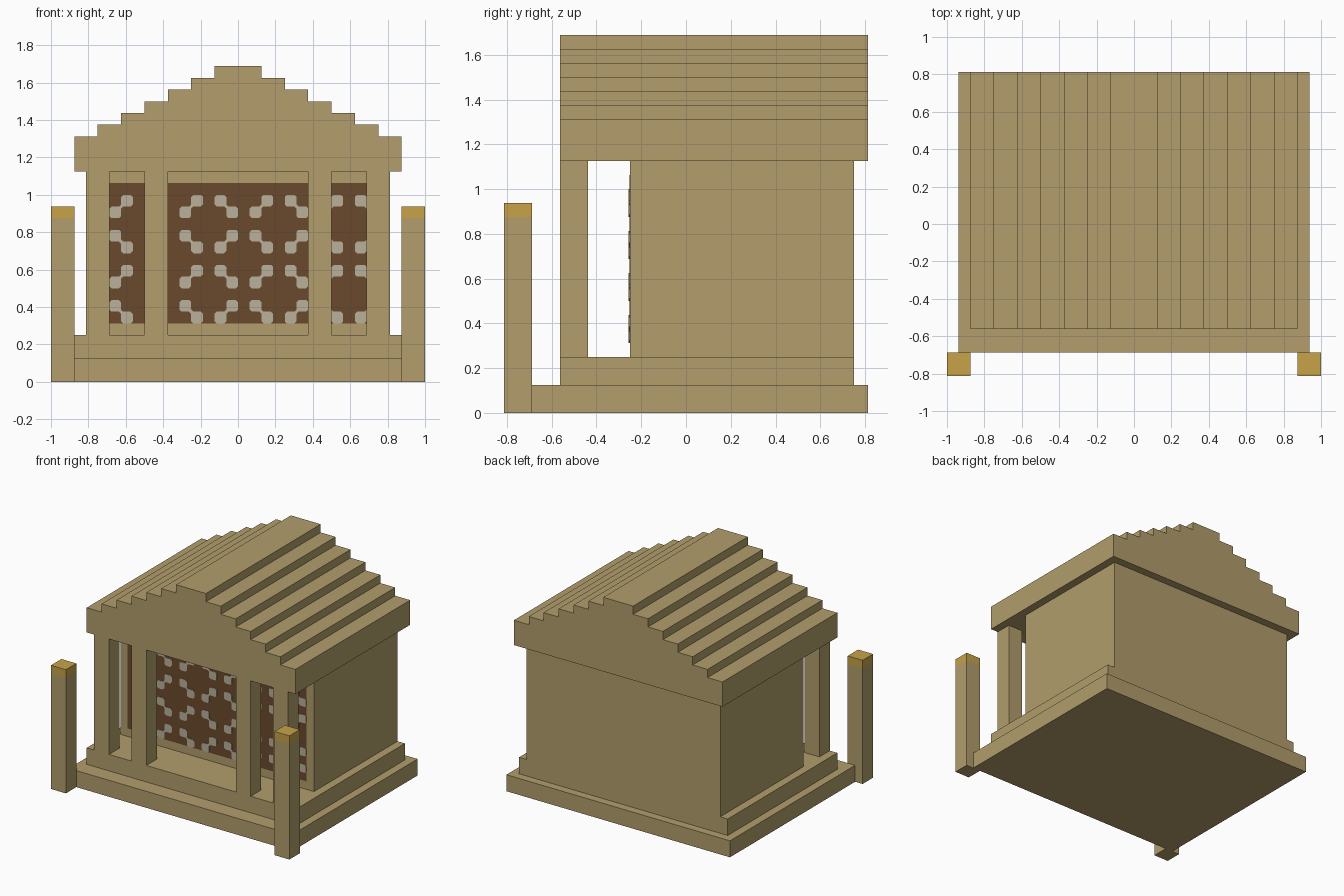
import bpy, bmesh

if "Cube" in bpy.data.objects:
    bpy.data.objects.remove(bpy.data.objects["Cube"])

U = 1 / 16  # block unit


def material(name, rgb):
    lin = [(c / 255 / 12.92 if c / 255 <= 0.04045 else ((c / 255 + 0.055) / 1.055) ** 2.4) for c in rgb]
    m = bpy.data.materials.new(name)
    m.diffuse_color = (*lin, 1)
    m.use_nodes = True
    m.node_tree.nodes["Principled BSDF"].inputs["Base Color"].default_value = m.diffuse_color
    return m


STONE = material("sandstone", (178, 158, 108))
GOLD = material("gold", (199, 163, 72))
BROWN = material("dark_wood", (106, 74, 44))
PALE = material("pale_inlay", (186, 177, 156))


def prism(name, outlines, y0, y1, mat):
    """Extrude outlines drawn in the x/z plane (in units) from y0 to y1."""
    bm = bmesh.new()
    for pts in outlines:
        face = bm.faces.new([bm.verts.new((x * U, y0 * U, z * U)) for x, z in pts])
        ext = bmesh.ops.extrude_face_region(bm, geom=[face])
        verts = [v for v in ext["geom"] if isinstance(v, bmesh.types.BMVert)]
        bmesh.ops.translate(bm, verts=verts, vec=(0, (y1 - y0) * U, 0))
    bmesh.ops.recalc_face_normals(bm, faces=bm.faces)
    me = bpy.data.meshes.new(name)
    bm.to_mesh(me)
    bm.free()
    me.materials.append(mat)
    ob = bpy.data.objects.new(name, me)
    bpy.context.collection.objects.link(ob)
    return ob


def box(name, x0, x1, y0, y1, z0, z1, mat=STONE):
    return prism(name, [[(x0, z0), (x1, z0), (x1, z1), (x0, z1)]], y0, y1, mat)


# Stepped base and main chamber
box("base_slab", -15, 15, -11, 13, 0, 2)
box("upper_step", -14, 14, -9, 12, 2, 4)
box("chamber", -13, 13, -4, 12, 4, 18)

# Front pillars and free-standing posts with gold caps
for s, side in ((-1, "left"), (1, "right")):
    for inner, label in ((11, "outer"), (6, "inner")):
        a, b = sorted((s * inner, s * (inner + 2)))
        box(f"{side}_{label}_pillar", a, b, -9, -7, 4, 18)
    a, b = sorted((s * 14, s * 16))
    box(f"{side}_post", a, b, -13, -11, 0, 14)
    box(f"{side}_post_cap", a, b, -13, -11, 14, 15, GOLD)

# Stepped gable roof: one profile, mirrored about x = 0
right = [(14, 18), (14, 21)]
for i in range(6):
    right += [(12 - 2 * i, 21 + i), (12 - 2 * i, 22 + i)]
left = [(-x, z) for x, z in reversed(right)]
prism("stepped_roof", [right + left], -9, 13, STONE)

# Dark panel on the chamber front
box("wall_panel", -12, 12, -4.05, -4, 5, 17, BROWN)

# Pale inlay: two squares joined at a corner, repeated in 6 x 6 tiles
C = 0.18
PAIR = [(C, 0), (1 - C, 0), (1, C), (1, 1 - C), (1 + C, 1), (2 - C, 1), (2, 1 + C),
        (2, 2 - C), (2 - C, 2), (1 + C, 2), (1, 2 - C), (1, 1 + C), (1 - C, 1),
        (C, 1), (0, 1 - C), (0, C)]
motifs = []
for tx in range(-12, 12, 6):
    for tz in (5, 11):
        for ox, oz, flip in ((1, 3, False), (4, 3, True), (1, 0, True), (4, 0, False)):
            motifs.append([(tx + ox + (2 - x if flip else x), tz + oz + z) for x, z in PAIR])
prism("panel_inlay", motifs, -4.1, -4.05, PALE)
